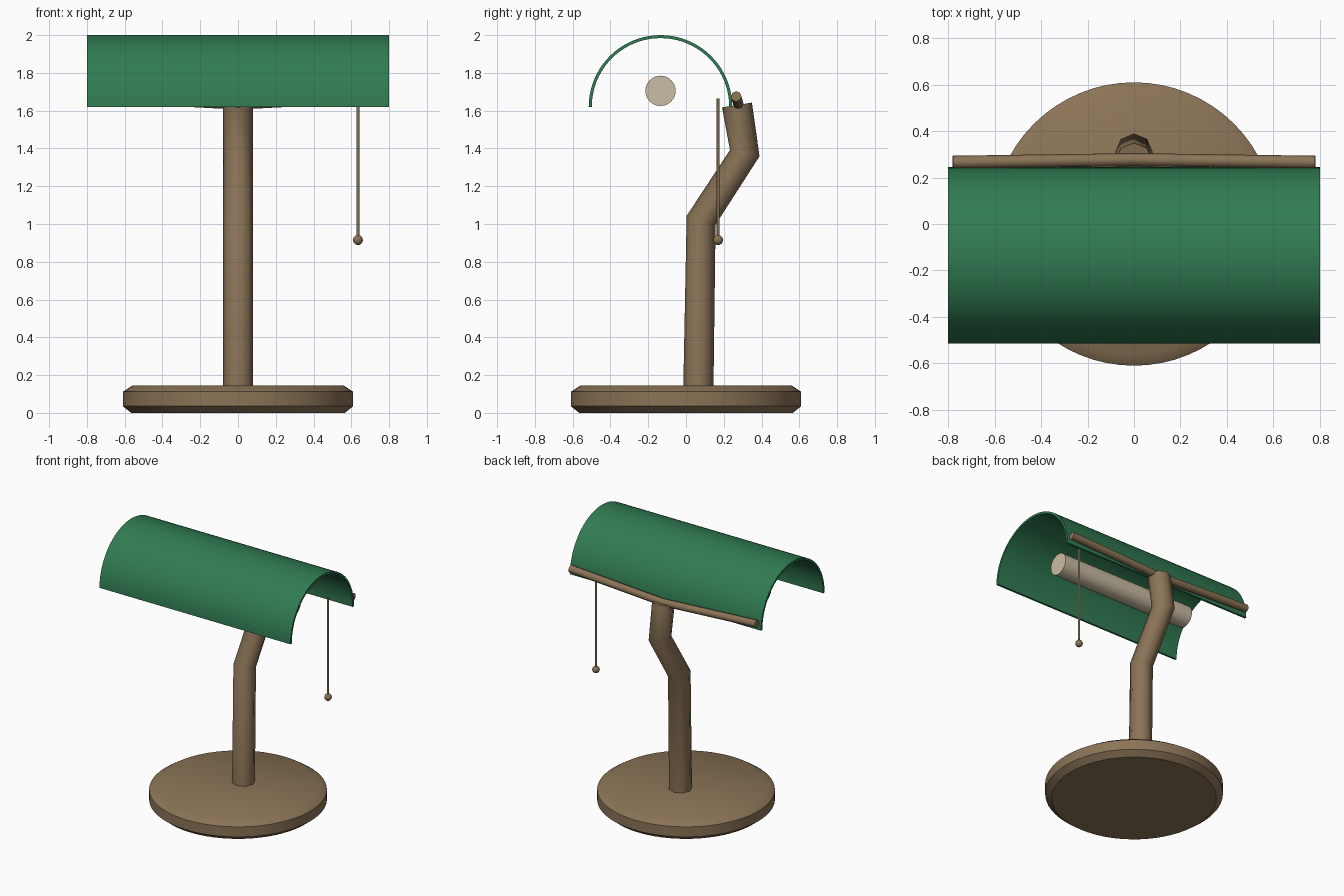
import bpy, bmesh, math
from mathutils import Matrix

if "Cube" in bpy.data.objects:
    bpy.data.objects.remove(bpy.data.objects["Cube"], do_unlink=True)


def make_material(name, rgb):
    mat = bpy.data.materials.new(name)
    mat.use_nodes = True
    mat.diffuse_color = (*rgb, 1)
    mat.node_tree.nodes["Principled BSDF"].inputs["Base Color"].default_value = (*rgb, 1)
    return mat


brass = make_material("aged brass", (0.26, 0.175, 0.095))
green = make_material("green glass", (0.03, 0.2, 0.085))
cream = make_material("cream bulb", (0.6, 0.51, 0.37))


def finish(obj, mat, angle=60):
    obj.data.materials.append(mat)
    bpy.ops.object.select_all(action="DESELECT")
    obj.select_set(True)
    bpy.context.view_layer.objects.active = obj
    if obj.type == "CURVE":
        bpy.ops.object.convert(target="MESH")
        obj = bpy.context.object
    bpy.ops.object.shade_smooth_by_angle(angle=math.radians(angle))
    return obj


def mesh_object(name, bm, mat, angle=60):
    bmesh.ops.recalc_face_normals(bm, faces=bm.faces)
    mesh = bpy.data.meshes.new(name)
    bm.to_mesh(mesh)
    bm.free()
    obj = bpy.data.objects.new(name, mesh)
    bpy.context.collection.objects.link(obj)
    return finish(obj, mat, angle)


def tube(name, points, radius, mat, resolution=2):
    curve = bpy.data.curves.new(name, "CURVE")
    curve.dimensions = "3D"
    curve.bevel_depth = radius
    curve.bevel_resolution = resolution
    curve.use_fill_caps = True
    spline = curve.splines.new("POLY")
    spline.points.add(len(points) - 1)
    for p, co in zip(spline.points, points):
        p.co = (*co, 1)
    obj = bpy.data.objects.new(name, curve)
    bpy.context.collection.objects.link(obj)
    return finish(obj, mat)


# Round base: chamfered profile spun about the vertical axis
bm = bmesh.new()
profile = [(0, 0), (0.565, 0), (0.61, 0.036), (0.61, 0.112), (0.56, 0.145), (0, 0.145)]
verts = [bm.verts.new((r, 0, z)) for r, z in profile]
edges = [bm.edges.new(pair) for pair in zip(verts, verts[1:])]
bmesh.ops.spin(bm, geom=verts + edges, axis=(0, 0, 1), cent=(0, 0, 0),
               angle=math.tau, steps=64)
bmesh.ops.remove_doubles(bm, verts=bm.verts, dist=0.0001)
mesh_object("base", bm, brass, 35)

# Bent stem and the shallow V rod that carries the shade
tube("stem", [(0, 0.065, 0.1), (0, 0.08, 1.02), (0, 0.311, 1.375), (0, 0.27, 1.63)], 0.08, brass)
tube("shade_rod", [(-0.78, 0.266, 1.675), (0, 0.277, 1.634), (0.78, 0.266, 1.675)], 0.028, brass)

# Half-cylinder shade, given thickness inward
SHADE_Y, SHADE_Z, SHADE_R, HALF = -0.135, 1.62, 0.38, 0.8
STEPS = 40
bm = bmesh.new()
rows = []
for i in range(STEPS + 1):
    a = math.pi * i / STEPS
    y, z = SHADE_Y + SHADE_R * math.cos(a), SHADE_Z + SHADE_R * math.sin(a)
    rows.append([bm.verts.new((x, y, z)) for x in (-HALF, HALF)])
for a, b in zip(rows, rows[1:]):
    bm.faces.new((a[0], a[1], b[1], b[0]))
shade = mesh_object("shade", bm, green, 40)
if shade.data.polygons[STEPS // 2].normal.z < 0:
    shade.data.flip_normals()
solid = shade.modifiers.new("thickness", "SOLIDIFY")
solid.thickness = 0.016
solid.offset = -1
bpy.ops.object.modifier_apply(modifier=solid.name)
bpy.ops.object.shade_smooth_by_angle(angle=math.radians(40))

# Tubular bulb lying under the shade
bm = bmesh.new()
bmesh.ops.create_cone(bm, cap_ends=True, segments=32, radius1=0.08, radius2=0.08, depth=1.13,
                      matrix=Matrix.Translation((0, SHADE_Y, 1.705)) @ Matrix.Rotation(math.pi / 2, 4, "Y"))
mesh_object("bulb", bm, cream, 40)

# Pull cord with a ball on its end
tube("pull_cord", [(0.635, 0.17, 1.665), (0.635, 0.17, 0.92)], 0.008, brass)
bm = bmesh.new()
bmesh.ops.create_uvsphere(bm, u_segments=20, v_segments=12, radius=0.026,
                          matrix=Matrix.Translation((0.635, 0.17, 0.915)))
mesh_object("pull_ball", bm, brass)
